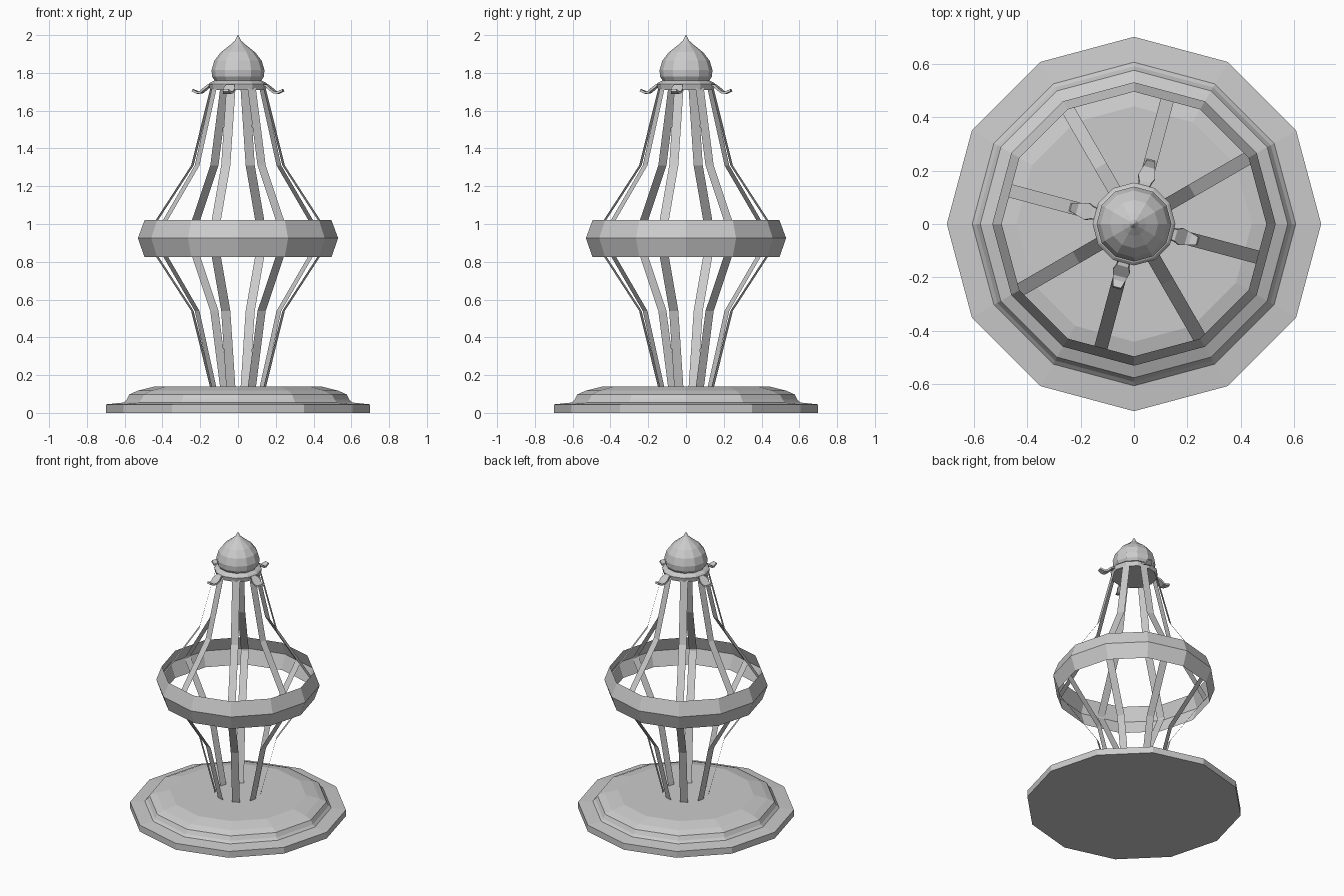
import bpy, bmesh
from math import cos, sin, pi, radians

if "Cube" in bpy.data.objects:
    bpy.data.objects.remove(bpy.data.objects["Cube"])

SIDES = 12


def make_object(name, verts, faces):
    mesh = bpy.data.meshes.new(name)
    mesh.from_pydata(verts, [], faces)
    bm = bmesh.new()
    bm.from_mesh(mesh)
    bmesh.ops.recalc_face_normals(bm, faces=bm.faces)
    bm.to_mesh(mesh)
    bm.free()
    obj = bpy.data.objects.new(name, mesh)
    bpy.context.collection.objects.link(obj)
    return obj


def lathe(name, profile, cap_bottom=True, cap_top=True):
    """Twelve-sided turned shape from (radius, height) points."""
    verts = [(r * cos(2 * pi * i / SIDES), r * sin(2 * pi * i / SIDES), z)
             for r, z in profile for i in range(SIDES)]
    faces = []
    for k in range(len(profile) - 1):
        for i in range(SIDES):
            j = (i + 1) % SIDES
            a, b = k * SIDES, (k + 1) * SIDES
            faces.append((a + i, a + j, b + j, b + i))
    if cap_bottom:
        faces.append(tuple(reversed(range(SIDES))))
    if cap_top:
        n = (len(profile) - 1) * SIDES
        faces.append(tuple(range(n, n + SIDES)))
    return make_object(name, verts, faces)


def strip(name, path, angle):
    """Flat strip along (radius, height, width) points, facing outwards."""
    a = radians(angle)
    verts, faces = [], []
    for r, z, w in path:
        for s in (-w / 2, w / 2):
            verts.append((r * cos(a) - s * sin(a), r * sin(a) + s * cos(a), z))
    for k in range(len(path) - 1):
        i = 2 * k
        faces.append((i, i + 1, i + 3, i + 2))
    return make_object(name, verts, faces)


# Stepped base
lathe("base", [(0.70, 0), (0.70, 0.045), (0.605, 0.055), (0.59, 0.07),
               (0.575, 0.098), (0.53, 0.118), (0.44, 0.14)])

# Thin ring band with a ridge round the middle
lathe("ring_band", [(0.495, 0.825), (0.53, 0.925), (0.495, 1.02)],
      cap_bottom=False, cap_top=False)

# Eight bent flat bars, mirrored above and below the ring
half = [(0.145, 0.13), (0.25, 0.54), (0.505, 0.92)]
bar_path = [(r, z, 0.05) for r, z in half]
bar_path += [(r, 1.85 - z, 0.05) for r, z in reversed(half)]
for n in range(8):
    strip(f"bar_{n + 1}", bar_path, -15 + 45 * n)

# Collar and onion dome
lathe("collar", [(0.148, 1.71), (0.155, 1.74), (0.145, 1.75), (0.12, 1.762)])
lathe("onion_dome", [(0.12, 1.755), (0.137, 1.78), (0.14, 1.815),
                     (0.125, 1.865), (0.09, 1.91), (0.045, 1.945),
                     (0.017, 1.97), (0.001, 2.0)])

# Four curled leaves on every second bar
leaf_path = [(0.13, 1.735, 0.035), (0.16, 1.732, 0.045), (0.18, 1.715, 0.065),
             (0.20, 1.698, 0.055), (0.22, 1.695, 0.045), (0.247, 1.708, 0.03)]
for n in range(4):
    leaf = strip(f"leaf_{n + 1}", leaf_path, -15 + 90 * n)
    mod = leaf.modifiers.new("thickness", 'SOLIDIFY')
    mod.thickness = 0.012
    mod.offset = 0
